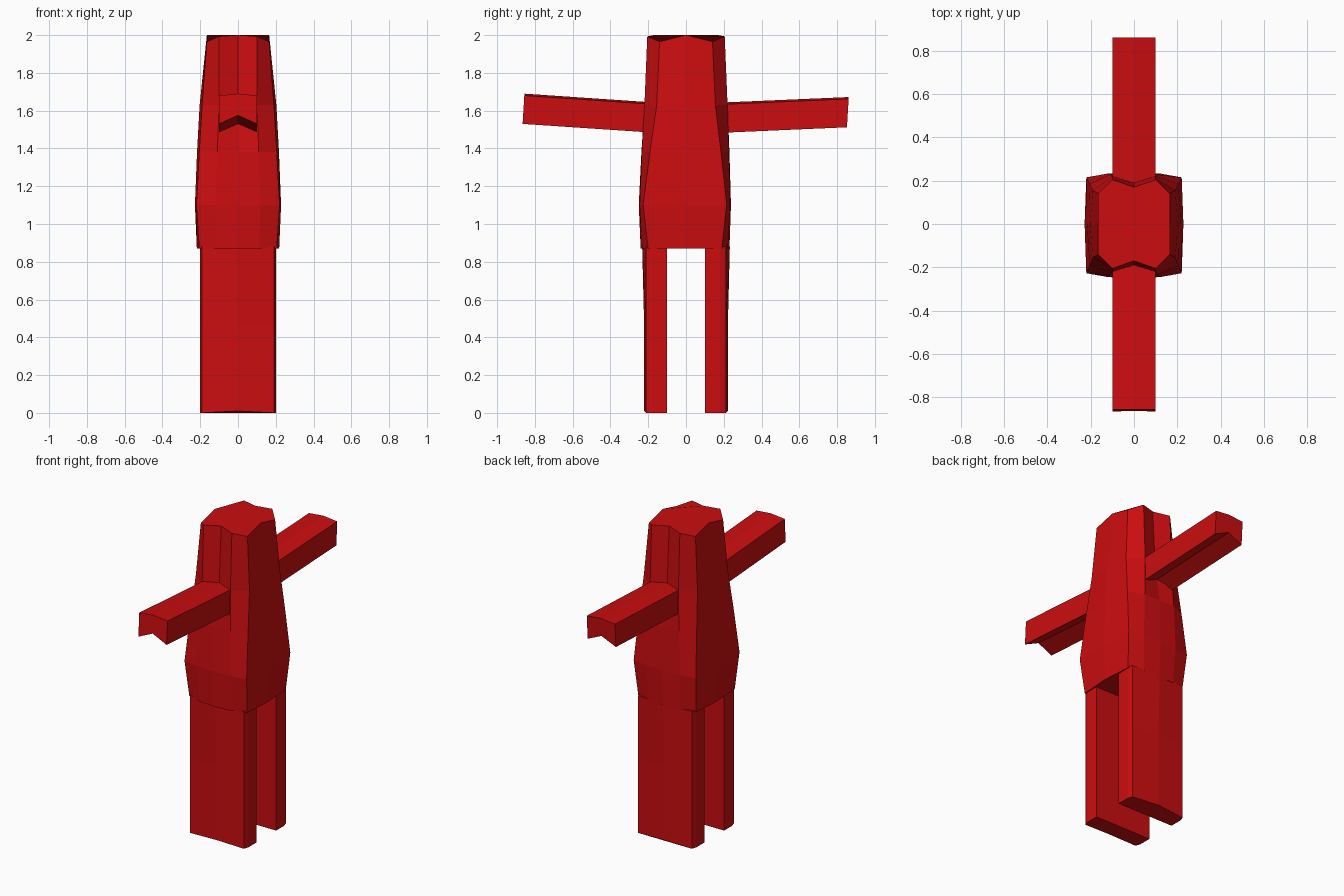
import bpy, bmesh

if "Cube" in bpy.data.objects:
    bpy.data.objects.remove(bpy.data.objects["Cube"])

red = bpy.data.materials.new("red")
red.diffuse_color = (0.6, 0.004, 0.005, 1)
red.use_nodes = True
red.node_tree.nodes["Principled BSDF"].inputs["Base Color"].default_value = red.diffuse_color


def loft(name, rings):
    """Skin equal-length rings of points and close both ends with a fan."""
    bm = bmesh.new()
    loops = [[bm.verts.new(p) for p in ring] for ring in rings]
    n = len(loops[0])
    for a, b in zip(loops, loops[1:]):
        for i in range(n):
            j = (i + 1) % n
            bm.faces.new((a[i], a[j], b[j], b[i]))
    for ring in (loops[0], loops[-1]):
        bm.faces.new(ring)
    bmesh.ops.recalc_face_normals(bm, faces=bm.faces)
    me = bpy.data.meshes.new(name)
    bm.to_mesh(me)
    bm.free()
    me.materials.append(red)
    ob = bpy.data.objects.new(name, me)
    bpy.context.collection.objects.link(ob)
    return ob


# Torso: 12-sided sections, grooved at the top and bulging at the waist
def torso_ring(z, mid_y, panel, corner, side, front=0.0, drop=0.0):
    px, py = panel
    cx, cy = corner
    f = lambda y: -(y + front)
    return [(0, f(mid_y), z), (px, f(py), z - drop * 0.2), (cx, f(cy), z - drop),
            (side, 0, z),
            (cx, cy, z - drop), (px, py, z - drop * 0.2), (0, mid_y, z),
            (-px, py, z - drop * 0.2), (-cx, cy, z - drop),
            (-side, 0, z),
            (-cx, f(cy), z - drop), (-px, f(py), z - drop * 0.2)]


loft("torso", [
    torso_ring(0.87, 0.230, (0.11, 0.222), (0.205, 0.19), 0.218, 0.01),
    torso_ring(1.10, 0.238, (0.12, 0.233), (0.220, 0.215), 0.228, 0.012),
    torso_ring(1.38, 0.230, (0.11, 0.228), (0.205, 0.185), 0.217, 0.006),
    torso_ring(1.63, 0.190, (0.10, 0.220), (0.190, 0.155), 0.203),
    torso_ring(2.00, 0.170, (0.10, 0.205), (0.165, 0.14), 0.165, drop=0.035),
])


# Legs: wide plates with a shallow rounded outer face
def leg_ring(s, z, bulge, lift=0.0):
    half = [(0.2, 0.1), (0.2, 0.18), (0.19, 0.212)]
    pts = half + [(0, bulge)] + [(-x, y) for x, y in reversed(half)]
    return [(x, s * y, z + (lift if x == 0 else 0)) for x, y in pts]


for s, name in ((-1, "front_leg"), (1, "back_leg")):
    loft(name, [leg_ring(s, 0, 0.222, 0.01), leg_ring(s, 0.48, 0.222),
                leg_ring(s, 0.88, 0.232)])


# Arms: flat-topped bars with a V groove beneath, rising outwards
def arm_ring(y, z, tilt=0.0):
    profile = [(-0.1, 0), (0, 0.045), (0.1, 0), (0.1, 0.15), (0, 0.16), (-0.1, 0.15)]
    return [(x, y + tilt * h, z + h) for x, h in profile]


for s, name, tip, z_tip in ((-1, "front_arm", 0.865, 1.53), (1, "back_arm", 0.852, 1.512)):
    loft(name, [arm_ring(s * 0.12, 1.48), arm_ring(s * tip, z_tip, 0.06)])
